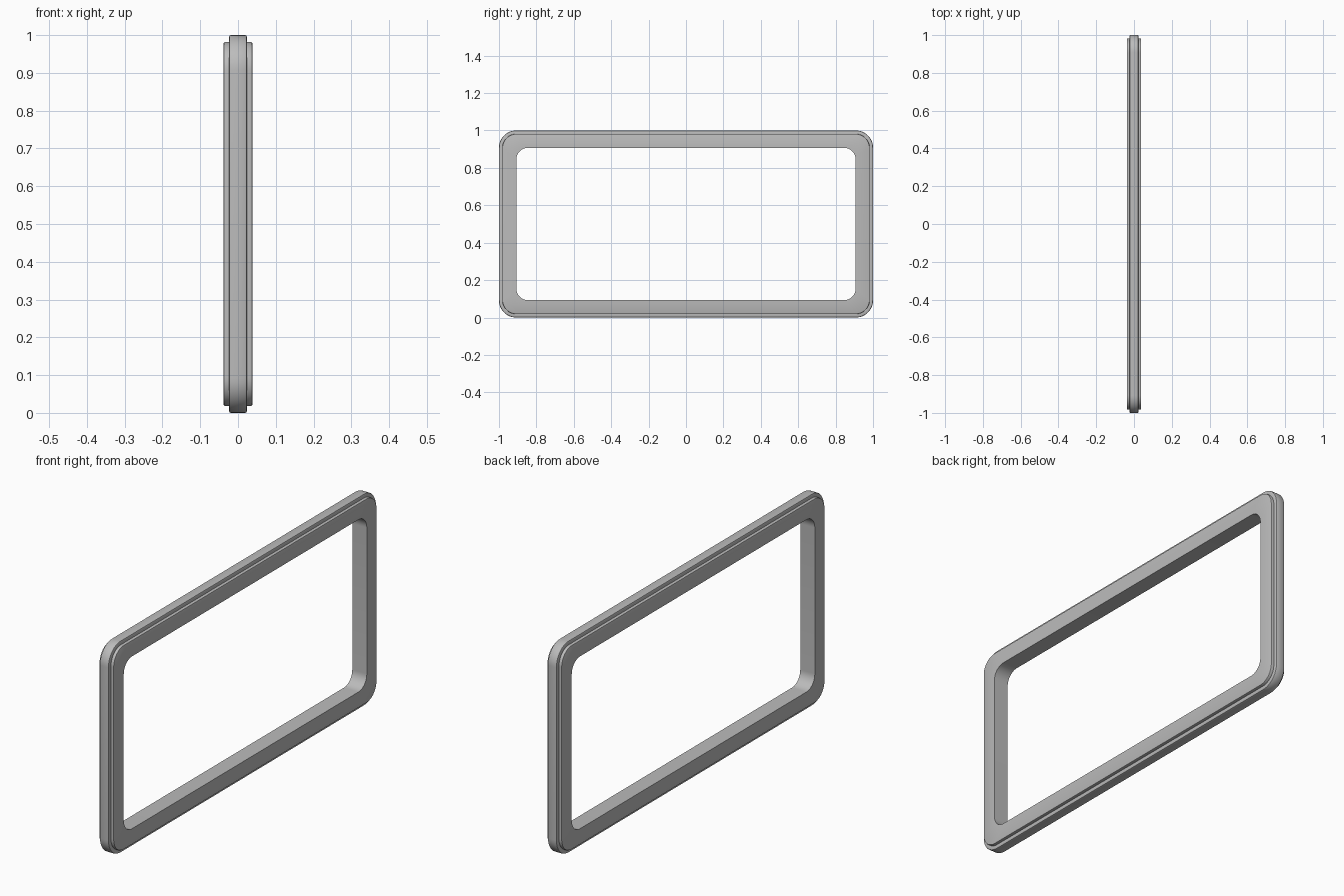
import bpy, bmesh, math

cube = bpy.data.objects.get("Cube")
if cube:
    bpy.data.objects.remove(cube, do_unlink=True)

HALF_LENGTH, HALF_HEIGHT = 1.0, 0.5
CORNER_STEPS = 12

grey = bpy.data.materials.new("satin grey")
grey.use_nodes = True
colour = (0.5, 0.5, 0.5, 1)
grey.diffuse_color = colour
grey.node_tree.nodes["Principled BSDF"].inputs["Base Color"].default_value = colour


def rounded_loop(bm, x, inset, radius):
    """Rounded rectangle of vertices in the plane at x."""
    cy, cz = HALF_LENGTH - inset - radius, HALF_HEIGHT - inset - radius
    verts = []
    for corner, (sy, sz) in enumerate([(1, 1), (-1, 1), (-1, -1), (1, -1)]):
        for i in range(CORNER_STEPS + 1):
            a = math.pi / 2 * (corner + i / CORNER_STEPS)
            verts.append(bm.verts.new((x, sy * cy + radius * math.cos(a),
                                       HALF_HEIGHT + sz * cz + radius * math.sin(a))))
    return verts


# Half cross-section: x, inset from the outer edge, corner radius
half = [
    (0.019, 0.0, 0.092),
    (0.022, 0.0015, 0.0905),
    (0.0235, 0.005, 0.087),
    (0.0235, 0.018, 0.076),
    (0.034, 0.018, 0.076),
    (0.037, 0.0193, 0.0747),
    (0.038, 0.022, 0.072),
    (0.038, 0.093, 0.062),
]
section = half + [(-x, inset, r) for x, inset, r in reversed(half)]

# Sweep the section around the frame
bm = bmesh.new()
loops = [rounded_loop(bm, *point) for point in section]
for a, b in zip(loops, loops[1:] + loops[:1]):
    n = len(a)
    for i in range(n):
        j = (i + 1) % n
        bm.faces.new((a[i], a[j], b[j], b[i]))
bmesh.ops.recalc_face_normals(bm, faces=bm.faces)
mesh = bpy.data.meshes.new("rounded_frame")
bm.to_mesh(mesh)
bm.free()
mesh.materials.append(grey)
frame = bpy.data.objects.new("rounded_frame", mesh)
bpy.context.collection.objects.link(frame)

# Smooth corners, crisp steps
bpy.ops.object.select_all(action='DESELECT')
frame.select_set(True)
bpy.context.view_layer.objects.active = frame
bpy.ops.object.shade_smooth_by_angle(angle=math.radians(40))
